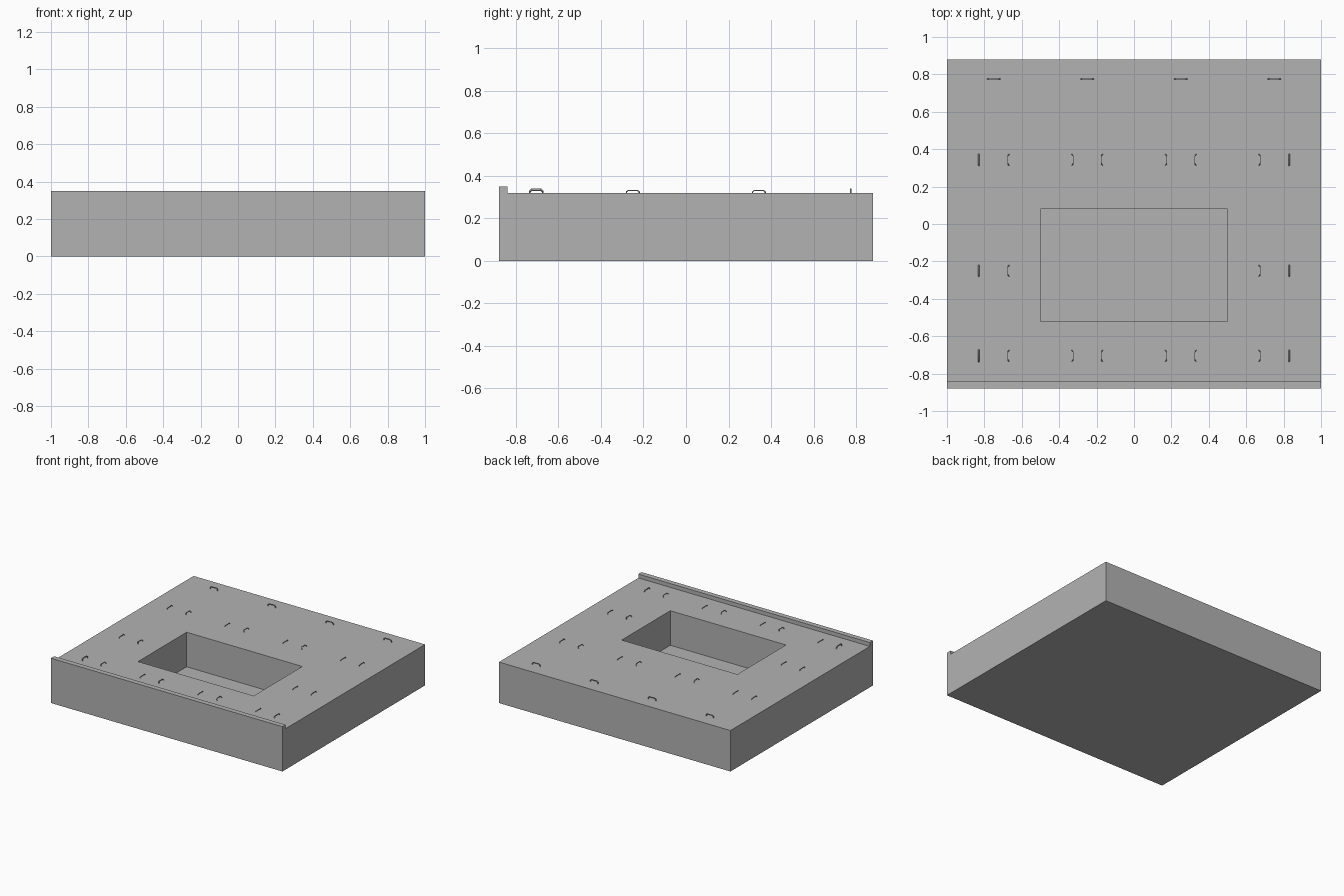
import bpy, bmesh
from mathutils import Vector

if "Cube" in bpy.data.objects:
    bpy.data.objects.remove(bpy.data.objects["Cube"], do_unlink=True)

grey = bpy.data.materials.new("plain grey")
grey.use_nodes = True
colour = (0.45, 0.45, 0.45, 1)
grey.diffuse_color = colour
grey.node_tree.nodes["Principled BSDF"].inputs["Base Color"].default_value = colour

DECK = 0.32
HALF_Y = 0.88


def build_slab():
    # Side profile with the raised front lip, extruded across the width
    bm = bmesh.new()
    profile = [(-HALF_Y, 0), (HALF_Y, 0), (HALF_Y, DECK), (-0.84, DECK),
               (-0.84, 0.35), (-HALF_Y, 0.35)]
    end = bm.faces.new([bm.verts.new((-1, y, z)) for y, z in profile])
    side = bmesh.ops.extrude_face_region(bm, geom=[end])["geom"]
    verts = [v for v in side if isinstance(v, bmesh.types.BMVert)]
    bmesh.ops.translate(bm, verts=verts, vec=(2, 0, 0))
    bmesh.ops.recalc_face_normals(bm, faces=bm.faces)

    # Rectangular pit sunk into the deck
    deck = max((f for f in bm.faces if f.normal.z > 0.9), key=lambda f: f.calc_area())
    bmesh.ops.inset_individual(bm, faces=[deck], thickness=0.2)
    for v in deck.verts:
        v.co.x = 0.5 if v.co.x > 0 else -0.5
        v.co.y = 0.08 if v.co.y > 0 else -0.52
    floor = bmesh.ops.extrude_discrete_faces(bm, faces=[deck])["faces"][0]
    for v in floor.verts:
        v.co.z = 0.05
    bmesh.ops.recalc_face_normals(bm, faces=bm.faces)
    mesh = bpy.data.meshes.new("slab")
    bm.to_mesh(mesh)
    bm.free()
    mesh.materials.append(grey)
    slab = bpy.data.objects.new("slab", mesh)
    bpy.context.collection.objects.link(slab)


def handle(name, x, y, along, height, half, lean=0, radius=0.0025):
    """Bent rod standing on the deck; lean shifts its crossbar sideways."""
    along = Vector(along)
    across = Vector((along.y, along.x, 0))
    top = height - radius
    path = [(-half, -0.005, 0), (-half, top * 0.45, 0.45), (-half * 0.7, top, 1),
            (half * 0.7, top, 1), (half, top * 0.45, 0.45), (half, -0.005, 0)]
    curve = bpy.data.curves.new(name, "CURVE")
    curve.dimensions = "3D"
    curve.bevel_depth = radius
    curve.bevel_resolution = 1
    curve.use_fill_caps = True
    spline = curve.splines.new("POLY")
    spline.points.add(len(path) - 1)
    for point, (s, z, t) in zip(spline.points, path):
        point.co = (*(along * s + across * lean * t + Vector((0, 0, z))), 1)
    curve.materials.append(grey)
    obj = bpy.data.objects.new(name, curve)
    obj.location = (x, y, DECK)
    bpy.context.collection.objects.link(obj)


build_slab()

# Deck handles: inner ones lean toward their partner, outer ones stand upright
for row, y in (("rear", 0.343), ("middle", -0.25), ("front", -0.705)):
    for side, s in (("left", 1), ("right", -1)):
        tall = row == "front" and side == "right"
        handle(f"{row}_{side}_outer_handle", s * 0.83, y, (0, 1, 0),
               0.022 if tall else 0.014, 0.031, radius=0.004 if tall else 0.003)
        handle(f"{row}_{side}_side_handle", s * 0.665, y, (0, 1, 0), 0.014, 0.029, s * 0.01)
        if row != "middle":
            handle(f"{row}_{side}_mid_handle", s * 0.335, y, (0, 1, 0), 0.014, 0.029, -s * 0.01)
            handle(f"{row}_{side}_inner_handle", s * 0.165, y, (0, 1, 0), 0.014, 0.029, s * 0.01)

# Row of taller handles along the back edge
for i in range(4):
    handle(f"back_handle_{i + 1}", -0.75 + 0.5 * i, 0.775, (1, 0, 0), 0.022, 0.032, radius=0.004)
